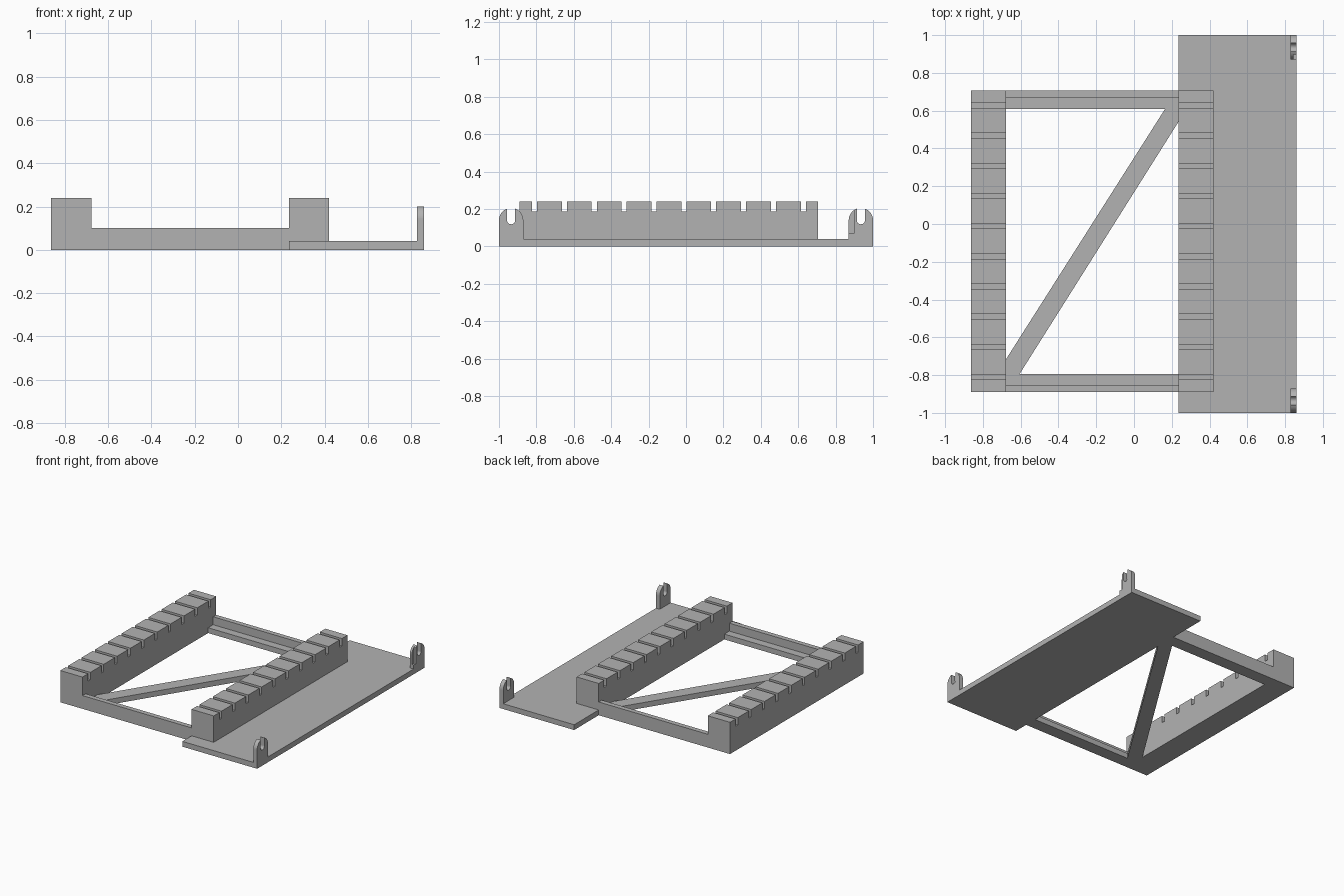
import bpy, bmesh, math
from mathutils import Vector

cube = bpy.data.objects.get("Cube")
if cube:
    bpy.data.objects.remove(cube, do_unlink=True)

grey = bpy.data.materials.new("plain_grey")
grey.use_nodes = True
colour = (0.45, 0.45, 0.45, 1)
grey.diffuse_color = colour
grey.node_tree.nodes["Principled BSDF"].inputs["Base Color"].default_value = colour


def prism(name, profile, axis, start, end):
    """Extrude a 2D profile: (y, z) along x, or (x, y) along z."""
    bm = bmesh.new()
    place = (lambda a, b: (start, a, b)) if axis == "x" else (lambda a, b: (a, b, start))
    face = bm.faces.new([bm.verts.new(place(a, b)) for a, b in profile])
    moved = bmesh.ops.extrude_face_region(bm, geom=[face])["geom"]
    step = Vector((end - start, 0, 0)) if axis == "x" else Vector((0, 0, end - start))
    bmesh.ops.translate(bm, vec=step, verts=[v for v in moved if isinstance(v, bmesh.types.BMVert)])
    bmesh.ops.recalc_face_normals(bm, faces=bm.faces[:])
    mesh = bpy.data.meshes.new(name)
    bm.to_mesh(mesh)
    bm.free()
    mesh.materials.append(grey)
    obj = bpy.data.objects.new(name, mesh)
    bpy.context.scene.collection.objects.link(obj)
    return obj


def rect(a0, a1, b0, b1):
    return [(a0, b0), (a1, b0), (a1, b1), (a0, b1)]


def arc(cy, cz, r, start, end, n=12):
    angles = [math.radians(start + (end - start) * i / n) for i in range(n + 1)]
    return [(cy + r * math.cos(t), cz + r * math.sin(t)) for t in angles]


FRONT, BACK = -0.89, 0.707
RAIL_IN, PLATE_IN = -0.677, 0.235
BASE, TOP = 0.04, 0.24


# Slotted rails
def rail_profile(bottom):
    points = [(BACK, bottom), (FRONT, bottom), (FRONT, TOP)]
    for i in range(10):
        y = -0.81 + 0.1597 * i
        lo, hi = y - 0.0135, y + 0.0135
        points += [(lo, TOP), (lo, 0.185), (hi, 0.185), (hi, TOP)]
    return points + [(BACK, TOP)]


prism("right_slotted_rail", rail_profile(0), "x", -0.863, RAIL_IN)
prism("left_slotted_rail", rail_profile(BASE), "x", PLATE_IN, 0.42)

# Wide base plate
prism("base_plate", rect(PLATE_IN, 0.86, -1, 1), "z", 0, BASE)

# Stepped cross bars: tall outer lip, low inner ledge
for name, y, side in (("front_cross_bar", FRONT, 1), ("back_cross_bar", BACK, -1)):
    inner, lip = y + side * 0.097, y + side * 0.037
    prism(name, [(y, 0), (inner, 0), (inner, BASE), (lip, BASE), (lip, 0.1), (y, 0.1)],
          "x", RAIL_IN, PLATE_IN)

# Diagonal brace mitred into two corners
f, b = FRONT + 0.097, BACK - 0.097
prism("diagonal_brace", [(RAIL_IN, f), (-0.605, f), (PLATE_IN, 0.54),
                         (PLATE_IN, b), (0.165, b), (RAIL_IN, -0.715)], "z", 0, BASE)


# Arched lugs with an open round-bottomed slot
def lug_profile(cy, clip=None):
    r, s, spring = 0.065, 0.022, 0.14
    edge = math.degrees(math.acos(s / r))
    points = [(cy - r, BASE), (cy + r, BASE)]
    points += arc(cy, spring, r, 0, edge)
    points += arc(cy, spring, s, 0, -180)
    points += arc(cy, spring, r, 180 - edge, 180)
    if clip is not None:
        # Cut a shallow rebate away from the inward edge
        points = [(max(y, clip), z) for y, z in points]
        points[0:1] = [(clip, 0.07), (cy - r, 0.07), (cy - r, BASE)]
    return points


prism("front_lug", lug_profile(-0.935), "x", 0.828, 0.86)
prism("back_lug_inner", lug_profile(0.935), "x", 0.828, 0.845)
prism("back_lug_outer", lug_profile(0.935, 0.897), "x", 0.845, 0.86)
